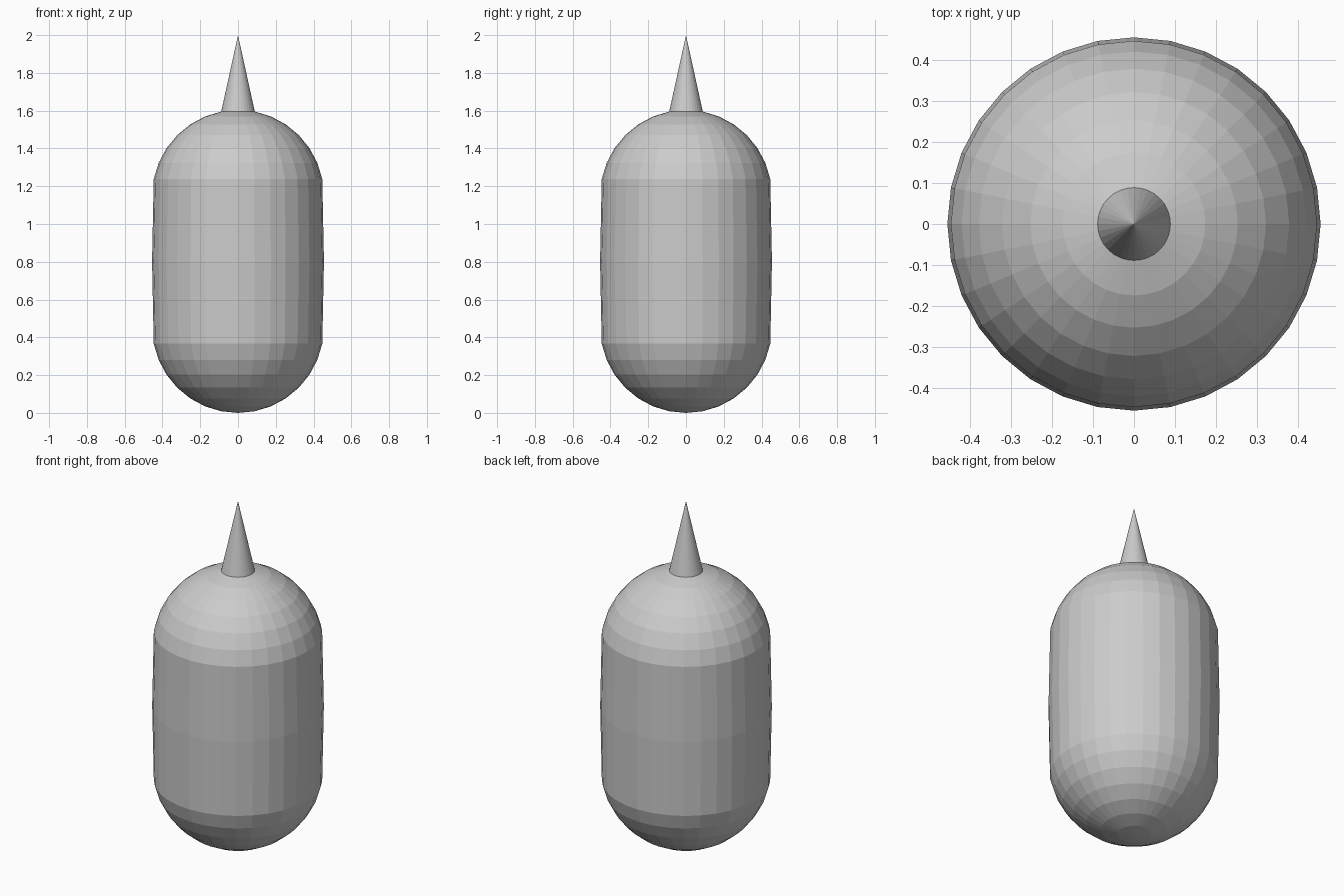
import bpy, bmesh

if "Cube" in bpy.data.objects:
    bpy.data.objects.remove(bpy.data.objects["Cube"])

R = 0.455        # body radius
MID = 0.802      # height of the widest ring
STRETCH = 0.347  # how far each half is moved away from the middle

# Capsule body: a low-poly sphere with its halves pulled apart around the equator ring
bm = bmesh.new()
bmesh.ops.create_uvsphere(bm, u_segments=32, v_segments=16, radius=R)
for v in bm.verts:
    z = v.co.z
    if z > R - 0.001:
        v.co.z = 2.0              # spike: the top pole drawn up to a point
    elif abs(z) < 0.001:
        v.co.z = MID
    else:
        v.co.z = MID + z + (STRETCH if z > 0 else -STRETCH)

mesh = bpy.data.meshes.new("capsule_body_with_spike")
bm.to_mesh(mesh)
bm.free()
body = bpy.data.objects.new("capsule_body_with_spike", mesh)
bpy.context.collection.objects.link(body)
